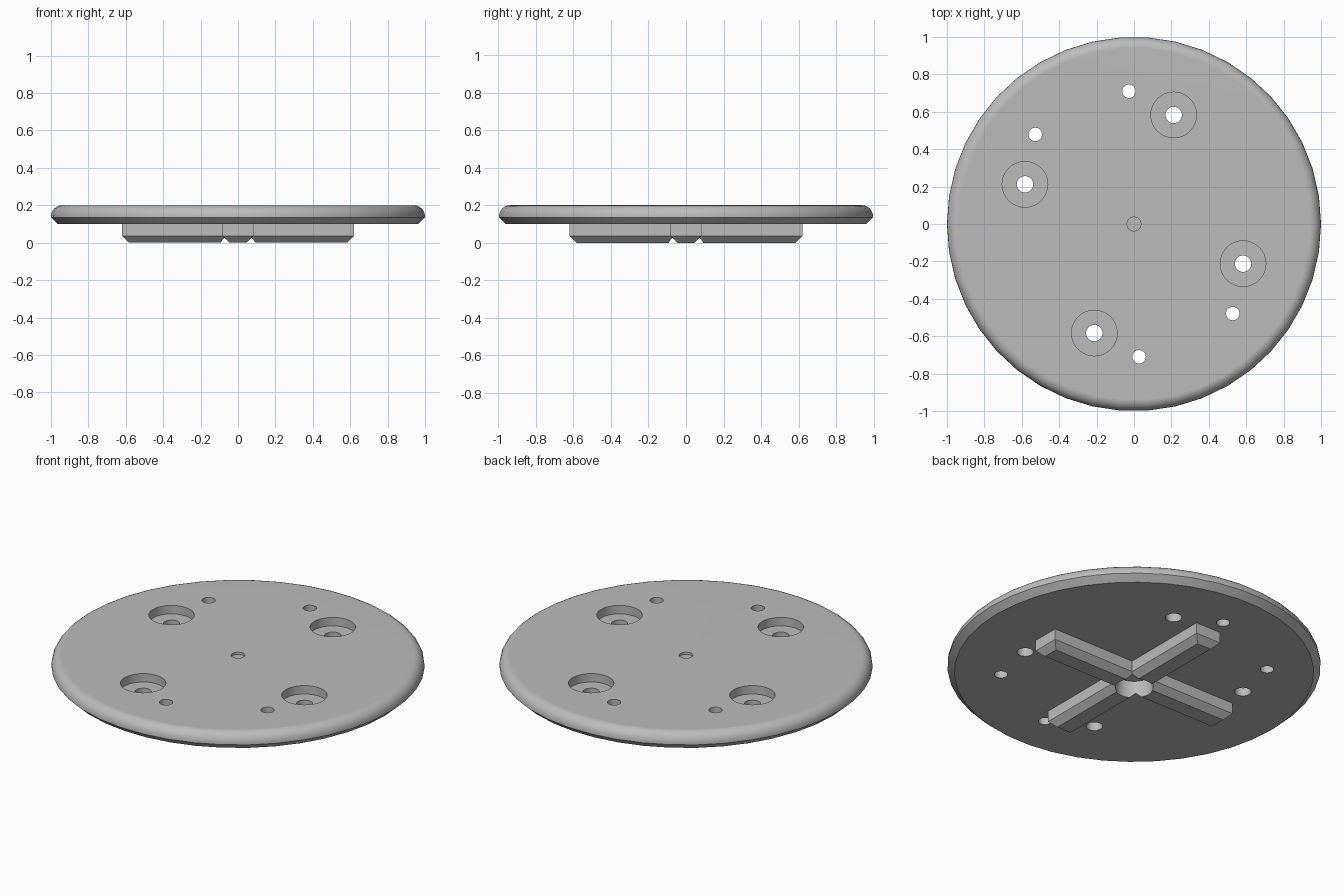
import bpy
import bmesh
import math
from mathutils import Matrix

cube = bpy.data.objects.get("Cube")
if cube:
    bpy.data.objects.remove(cube, do_unlink=True)

grey = bpy.data.materials.new("plain_grey")
grey.use_nodes = True
colour = (0.5, 0.5, 0.5, 1)
grey.diffuse_color = colour
grey.node_tree.nodes["Principled BSDF"].inputs["Base Color"].default_value = colour


def make_object(name, bm):
    bmesh.ops.recalc_face_normals(bm, faces=bm.faces)
    mesh = bpy.data.meshes.new(name)
    bm.to_mesh(mesh)
    bm.free()
    mesh.materials.append(grey)
    obj = bpy.data.objects.new(name, mesh)
    bpy.context.collection.objects.link(obj)
    return obj


def lathe(name, profile, sides):
    """Stack of rings from (radius, height) pairs, capped at both ends."""
    bm = bmesh.new()
    rings = []
    for r, z in profile:
        rings.append([bm.verts.new((r * math.cos(math.tau * i / sides),
                                    r * math.sin(math.tau * i / sides), z))
                      for i in range(sides)])
    for low, high in zip(rings, rings[1:]):
        for i in range(sides):
            j = (i + 1) % sides
            bm.faces.new((low[i], low[j], high[j], high[i]))
    bm.faces.new(rings[0])
    bm.faces.new(rings[-1])
    return make_object(name, bm)


def bar(name, half_x, half_y, top, chamfer):
    """Box with its lower edges chamfered all round."""
    bm = bmesh.new()
    bmesh.ops.create_cube(bm, size=1, matrix=Matrix.Translation((0, 0, top / 2))
                          @ Matrix.Diagonal((2 * half_x, 2 * half_y, top, 1)))
    lower = [e for e in bm.edges if all(v.co.z < 0.001 for v in e.verts)]
    bmesh.ops.bevel(bm, geom=lower, offset=chamfer, segments=1, affect='EDGES')
    return make_object(name, bm)


def cylinder(name, x, y, radius, low, high, sides=32):
    obj = lathe(name, [(radius, low), (radius, high)], sides)
    obj.data.transform(Matrix.Translation((x, y, 0)))
    return obj


def combine(target, helper, operation):
    mod = target.modifiers.new(helper.name, 'BOOLEAN')
    mod.operation = operation
    mod.solver = 'EXACT'
    mod.object = helper
    bpy.context.view_layer.objects.active = target
    bpy.ops.object.modifier_apply(modifier=mod.name)
    bpy.data.objects.remove(helper, do_unlink=True)


# Round plate: chamfered below, rounded above
fillet = 0.06
profile = [(0.963, 0.1), (1, 0.135)]
for k in range(7):
    a = math.pi / 2 * k / 6
    profile.append((1 - fillet + fillet * math.cos(a), 0.2 - fillet + fillet * math.sin(a)))
plate = lathe("round_plate", profile, 42)

# Locating cross on the underside
long, wide = 0.62, 0.082
combine(plate, bar("cross_bar_x", long, wide, 0.13, 0.036), 'UNION')
combine(plate, bar("cross_bar_y", wide, long, 0.13, 0.036), 'UNION')

# Centre bore from below and shallow centre mark on top
combine(plate, cylinder("centre_bore", 0, 0, 0.103, -0.1, 0.1015), 'DIFFERENCE')
combine(plate, cylinder("centre_mark", 0, 0, 0.037, 0.186, 0.3), 'DIFFERENCE')

# Four counterbored screw holes
for x, y in ((0.212, 0.583), (-0.583, 0.212), (-0.212, -0.583), (0.583, -0.212)):
    combine(plate, cylinder("counterbore", x, y, 0.122, 0.15, 0.3), 'DIFFERENCE')
    combine(plate, cylinder("screw_hole", x, y, 0.044, 0, 0.3), 'DIFFERENCE')

# Two opposite pairs of small through holes
for s in (1, -1):
    for x, y in ((-0.027, 0.71), (-0.528, 0.479)):
        combine(plate, cylinder("pin_hole", s * x, s * y, 0.036, 0, 0.3), 'DIFFERENCE')

# Smooth round walls, keep flat faces flat
bpy.ops.object.select_all(action='DESELECT')
plate.select_set(True)
bpy.context.view_layer.objects.active = plate
bpy.ops.object.shade_smooth_by_angle(angle=math.radians(30))
weighted = plate.modifiers.new("flat_faces", 'WEIGHTED_NORMAL')
weighted.keep_sharp = True
